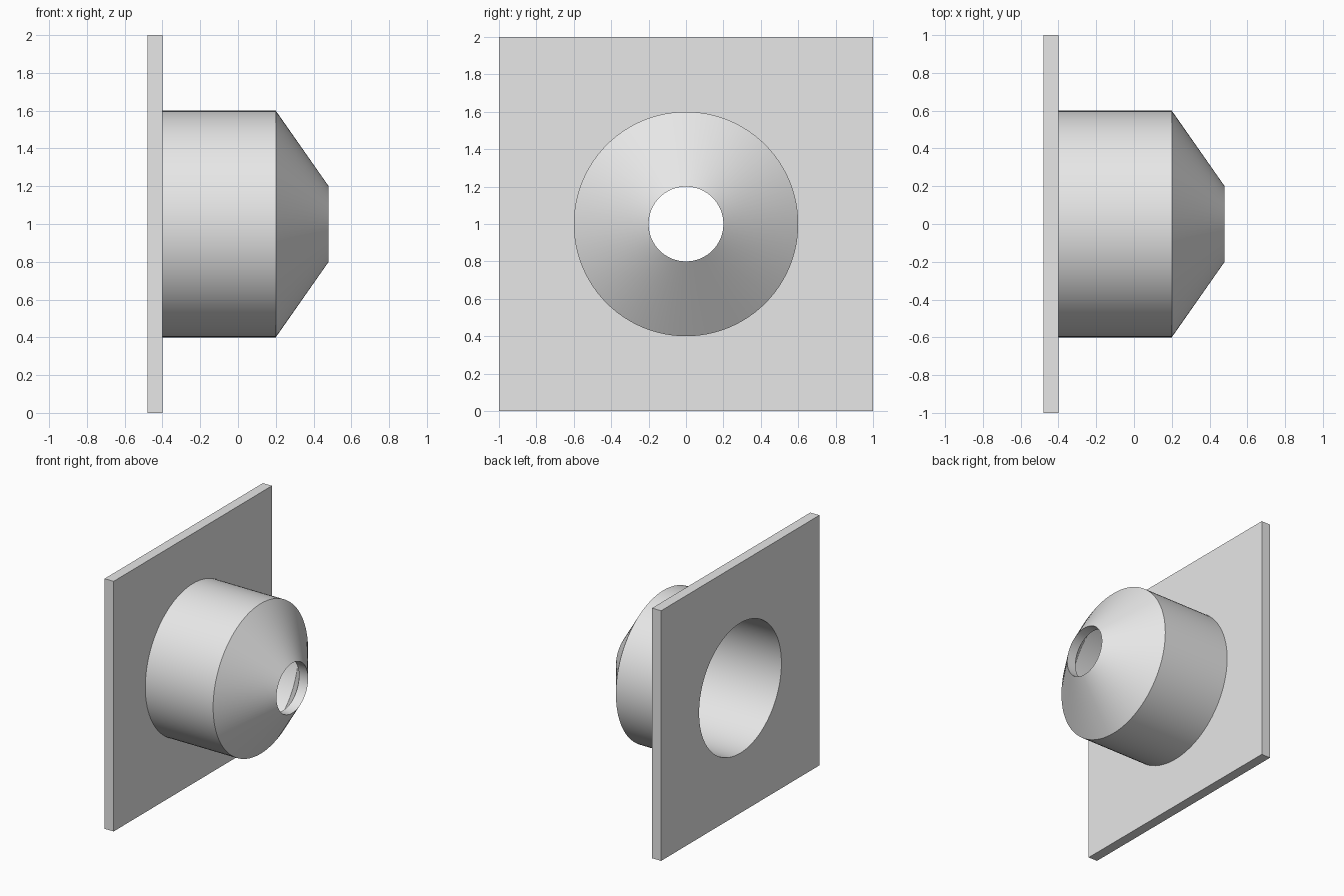
import bpy, bmesh, math

SEGMENTS = 96      # divisible by 8, so the square plate gets true corners
CENTRE_Z = 1.0
BORE = 0.52

cube = bpy.data.objects.get("Cube")
if cube:
    bpy.data.objects.remove(cube, do_unlink=True)

grey = bpy.data.materials.new("light_grey")
grey.use_nodes = True
grey.diffuse_color = (0.8, 0.8, 0.8, 1)
grey.node_tree.nodes["Principled BSDF"].inputs["Base Color"].default_value = grey.diffuse_color


def ring_solid(name, profile):
    """Closed solid around the x axis from (x, radius, is_square) sections."""
    bm = bmesh.new()
    rings = []
    for x, radius, square in profile:
        ring = []
        for i in range(SEGMENTS):
            a = 2 * math.pi * i / SEGMENTS
            c, s = math.cos(a), math.sin(a)
            r = radius / max(abs(c), abs(s)) if square else radius
            ring.append(bm.verts.new((x, r * c, CENTRE_Z + r * s)))
        rings.append(ring)
    for k, ring in enumerate(rings):
        following = rings[(k + 1) % len(rings)]
        for i in range(SEGMENTS):
            j = (i + 1) % SEGMENTS
            bm.faces.new((ring[i], ring[j], following[j], following[i]))
    bmesh.ops.recalc_face_normals(bm, faces=bm.faces[:])
    mesh = bpy.data.meshes.new(name)
    bm.to_mesh(mesh)
    bm.free()
    mesh.materials.append(grey)
    obj = bpy.data.objects.new(name, mesh)
    bpy.context.collection.objects.link(obj)
    bpy.ops.object.select_all(action="DESELECT")
    obj.select_set(True)
    bpy.context.view_layer.objects.active = obj
    bpy.ops.object.shade_smooth_by_angle(angle=math.radians(25))
    return obj


# Square mounting plate with a round opening
ring_solid("mounting_plate", [
    (-0.48, 1.0, True), (-0.40, 1.0, True),
    (-0.40, BORE, False), (-0.48, BORE, False),
])

# Hollow barrel tapering to an open nozzle
ring_solid("nozzle", [
    (-0.40, 0.6, False), (0.20, 0.6, False), (0.48, 0.2, False),
    (0.40, 0.2, False), (0.17, BORE, False), (-0.40, BORE, False),
])
